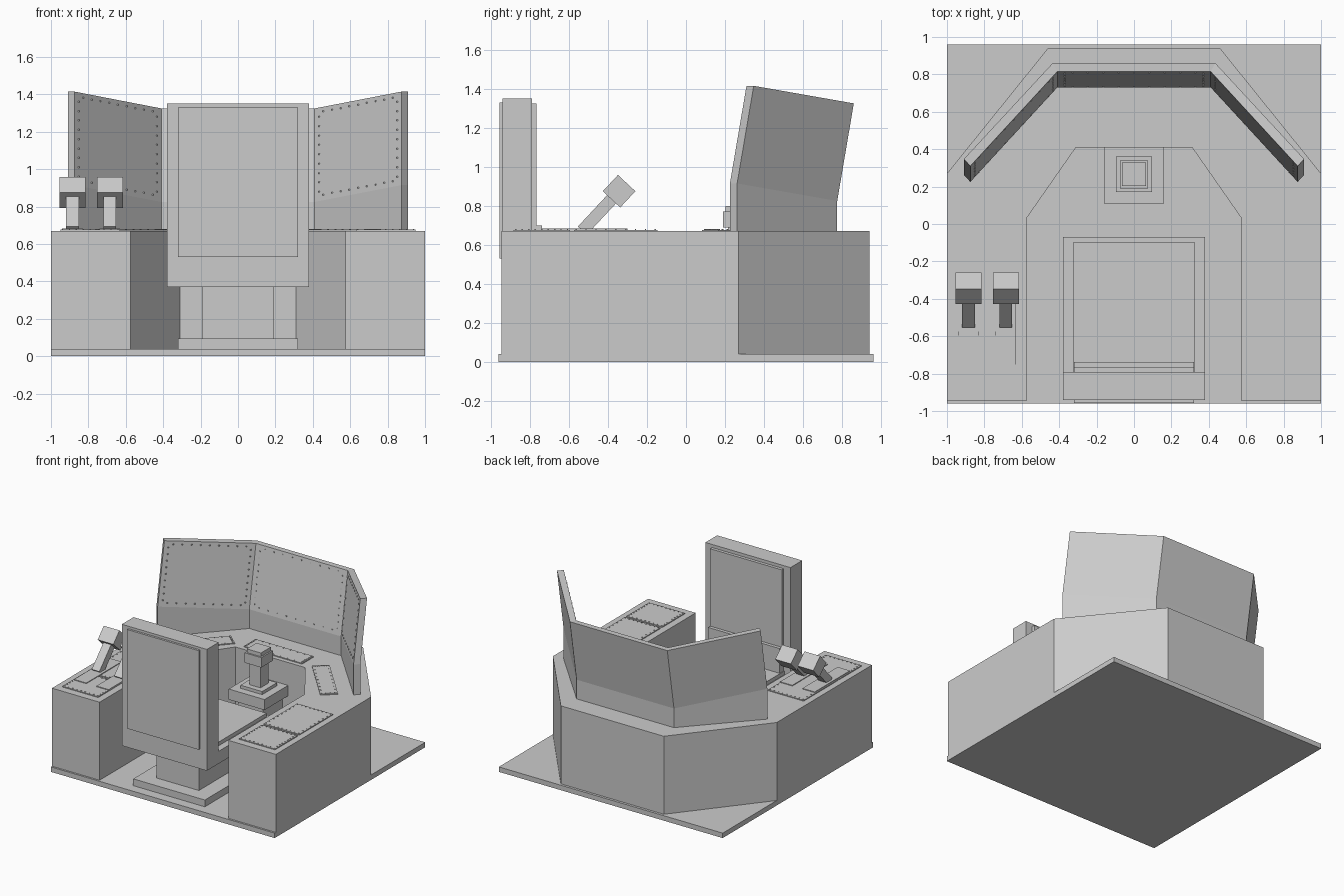
import bpy, bmesh
from math import radians
from mathutils import Vector, Matrix

if "Cube" in bpy.data.objects:
    bpy.data.objects.remove(bpy.data.objects["Cube"])


def finish(name, bm):
    bmesh.ops.recalc_face_normals(bm, faces=bm.faces)
    me = bpy.data.meshes.new(name)
    bm.to_mesh(me)
    bm.free()
    ob = bpy.data.objects.new(name, me)
    bpy.context.collection.objects.link(ob)
    return ob


def add_box(bm, center, size, rot=Matrix()):
    m = Matrix.Translation(center) @ rot @ Matrix.Diagonal((*size, 1))
    bmesh.ops.create_cube(bm, size=1, matrix=m)


def box(name, x, y, z):
    bm = bmesh.new()
    add_box(bm, [(a + b) / 2 for a, b in (x, y, z)], [b - a for a, b in (x, y, z)])
    return finish(name, bm)


def sym(name, w, y, z):
    return box(name, (-w, w), y, z)


# Floor plate
sym("floor_plate", 1.0, (-0.96, 0.96), (0, 0.04))

# U-shaped console desk, extruded from its plan
half = [(0.46, 0.94), (1, 0.27), (1, -0.945), (0.575, -0.945), (0.575, 0.03), (0.31, 0.41)]
plan = half + [(-x, y) for x, y in reversed(half)]
bm = bmesh.new()
face = bm.faces.new([bm.verts.new((x, y, 0.04)) for x, y in plan])
ext = bmesh.ops.extrude_face_region(bm, geom=[face])
bmesh.ops.translate(bm, vec=(0, 0, 0.63), verts=[v for v in ext["geom"] if isinstance(v, bmesh.types.BMVert)])
finish("console_desk", bm)

# Folded three-panel screen: three height rows along an inner and an outer path
LEAN = 0.085
inner = [(-0.875, 0.225), (-0.41, 0.73), (0.41, 0.73), (0.875, 0.225)]
outer = [(-0.91, 0.262), (-0.435, 0.775), (0.435, 0.775), (0.91, 0.262)]
heights = [(0.67, 0.915, 1.415), (0.67, 0.825, 1.325)]


def column(path, i):
    x, y = path[i]
    zs = heights[0 if i in (0, 3) else 1]
    return [Vector((x, y + (LEAN if k == 2 else 0), z)) for k, z in enumerate(zs)]


bm = bmesh.new()
A = [[bm.verts.new(p) for p in column(inner, i)] for i in range(4)]
B = [[bm.verts.new(p) for p in column(outer, i)] for i in range(4)]
for i in range(3):
    for k in range(2):
        for G in (A, B):
            bm.faces.new((G[i][k], G[i + 1][k], G[i + 1][k + 1], G[i][k + 1]))
    for k in (0, 2):
        bm.faces.new((A[i][k], A[i + 1][k], B[i + 1][k], B[i][k]))
for i in (0, 3):
    for k in range(2):
        bm.faces.new((A[i][k], B[i][k], B[i][k + 1], A[i][k + 1]))
finish("wrap_screen", bm)

# Rivets around the upper face of each screen panel
bm = bmesh.new()
for i in range(3):
    l, r = column(inner, i), column(inner, i + 1)
    spot = lambda u, v: l[1].lerp(r[1], u).lerp(l[2].lerp(r[2], u), v)
    spots = [(0.1 + 0.1 * n, v) for n in range(9) for v in (0.06, 0.95)]
    spots += [(u, 0.1 + 0.1 * n) for n in range(9) for u in (0.05, 0.95)]
    for u, v in spots:
        add_box(bm, spot(u, v), (0.008, 0.008, 0.008))
finish("screen_rivets", bm)


# Control panels: thin plates with rivets along their edges
def control_panel(name, center, size, angle=0):
    m = Matrix.Translation((*center, 0)) @ Matrix.Rotation(radians(angle), 4, 'Z')
    rot = Matrix.Rotation(radians(angle), 4, 'Z')
    bm = bmesh.new()
    add_box(bm, m @ Vector((0, 0, 0.6725)), (*size, 0.009), rot)
    hx, hy = size[0] / 2 - 0.012, size[1] / 2 - 0.012
    for n in range(9):
        t = -1 + n / 4
        for p in ((t * hx, hy), (t * hx, -hy), (hx, t * hy), (-hx, t * hy)):
            add_box(bm, m @ Vector((*p, 0.678)), (0.007, 0.007, 0.005), rot)
    finish(name, bm)


control_panel("front_panel", (0, 0.52), (0.52, 0.15))
for side, s in (("left", -1), ("right", 1)):
    control_panel(side + "_corner_panel", (s * 0.56, 0.31), (0.5, 0.13), -s * 48)
    control_panel(side + "_large_panel", (s * 0.79, -0.36), (0.32, 0.43))
    control_panel(side + "_small_panel", (s * 0.79, -0.74), (0.32, 0.29))

# Seat
sym("seat_foot", 0.32, (-0.88, -0.13), (0.04, 0.095))
sym("seat_column", 0.19, (-0.77, -0.24), (0.095, 0.37))
sym("seat_base", 0.38, (-0.94, -0.07), (0.37, 0.47))
sym("seat_cushion", 0.325, (-0.79, -0.10), (0.47, 0.50))
sym("seat_back", 0.38, (-0.94, -0.79), (0.47, 1.35))
sym("seat_back_rear_panel", 0.32, (-0.957, -0.94), (0.53, 1.33))
sym("seat_back_cushion", 0.32, (-0.79, -0.765), (0.53, 1.325))
sym("lumbar_cushion", 0.32, (-0.79, -0.738), (0.50, 0.70))

# Control stick on its stand
sym("stick_stand_column", 0.11, (0.16, 0.41), (0.04, 0.40))
sym("stick_stand_top", 0.16, (0.11, 0.41), (0.40, 0.485))
sym("stick_plate", 0.097, (0.17, 0.36), (0.485, 0.51))
sym("stick_shaft", 0.05, (0.215, 0.315), (0.51, 0.69))
sym("stick_head", 0.075, (0.19, 0.34), (0.69, 0.77))
sym("stick_cap", 0.063, (0.202, 0.328), (0.77, 0.80))

# Two tilted throttle levers on tracks
tilt = Matrix.Rotation(radians(-43), 4, 'X')
for n, x in enumerate((-0.885, -0.685)):
    box(f"lever_track_{n}", (x - 0.055, x + 0.055), (-0.75, -0.30), (0.67, 0.683))
    bm = bmesh.new()
    head = Vector((x, -0.343, 0.875))
    add_box(bm, head - tilt @ Vector((0, 0, 0.143)), (0.068, 0.062, 0.266), tilt)
    add_box(bm, head, (0.14, 0.122, 0.114), tilt)
    finish(f"lever_{n}", bm)
